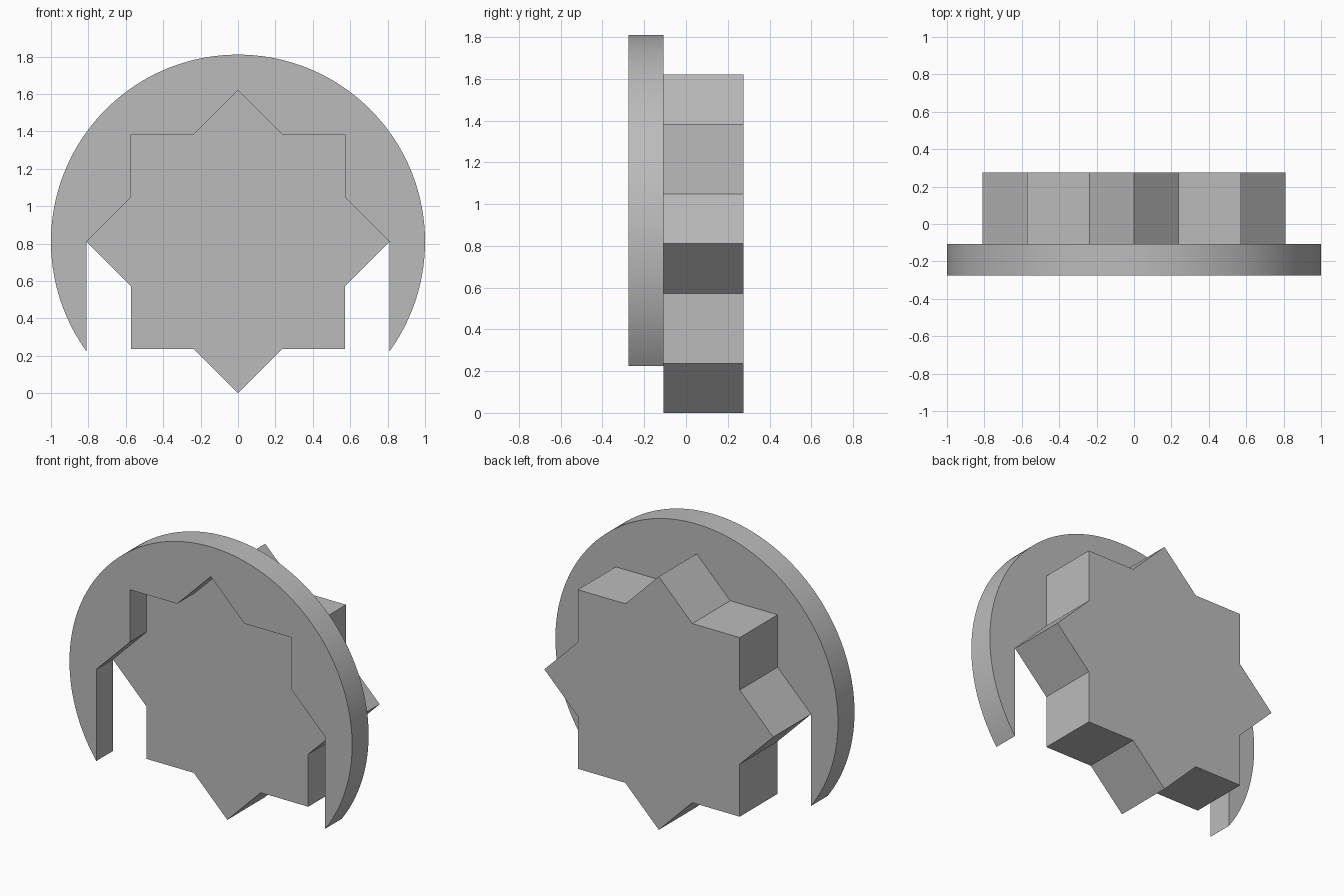
import bpy
import bmesh
from math import pi, sin, cos, acos

cube = bpy.data.objects.get("Cube")
if cube:
    bpy.data.objects.remove(cube, do_unlink=True)

TIP = 0.81                       # star tip radius, also the height of the centre
INNER = TIP * cos(pi / 4) / cos(pi / 8)
RADIUS = 1.0
FRONT, JOINT, BACK = -0.275, -0.108, 0.275
ARC_STEPS = 128

grey = bpy.data.materials.new("plain grey")
grey.use_nodes = True
colour = (0.5, 0.5, 0.5, 1)
grey.diffuse_color = colour
grey.node_tree.nodes["Principled BSDF"].inputs["Base Color"].default_value = colour


def polar(radius, angle):
    return radius * cos(angle), TIP + radius * sin(angle)


def extrude_profile(name, profile, y0, y1):
    """Extrude a closed x-z outline along y."""
    bm = bmesh.new()
    face = bm.faces.new([bm.verts.new((x, y0, z)) for x, z in profile])
    result = bmesh.ops.extrude_face_region(bm, geom=[face], use_keep_orig=True)
    moved = [v for v in result["geom"] if isinstance(v, bmesh.types.BMVert)]
    bmesh.ops.translate(bm, verts=moved, vec=(0, y1 - y0, 0))
    bmesh.ops.recalc_face_normals(bm, faces=bm.faces)
    mesh = bpy.data.meshes.new(name)
    bm.to_mesh(mesh)
    bm.free()
    mesh.materials.append(grey)
    obj = bpy.data.objects.new(name, mesh)
    bpy.context.collection.objects.link(obj)
    bpy.ops.object.select_all(action="DESELECT")
    obj.select_set(True)
    bpy.context.view_layer.objects.active = obj
    bpy.ops.object.shade_smooth_by_angle(angle=pi / 9)
    return obj


# Eight-pointed star block, starting at the right-hand tip
star = [polar(INNER if i % 2 else TIP, i * pi / 8) for i in range(16)]
extrude_profile("star_block", star, JOINT, BACK)

# Round plate: outer arc, then the opening following the upper half of the star
end = acos(TIP / RADIUS)         # where the opening's straight sides meet the rim
arc = [polar(RADIUS, -end + (pi + 2 * end) * i / ARC_STEPS)
       for i in range(ARC_STEPS + 1)]
extrude_profile("round_plate", arc + star[8::-1], FRONT, JOINT)
